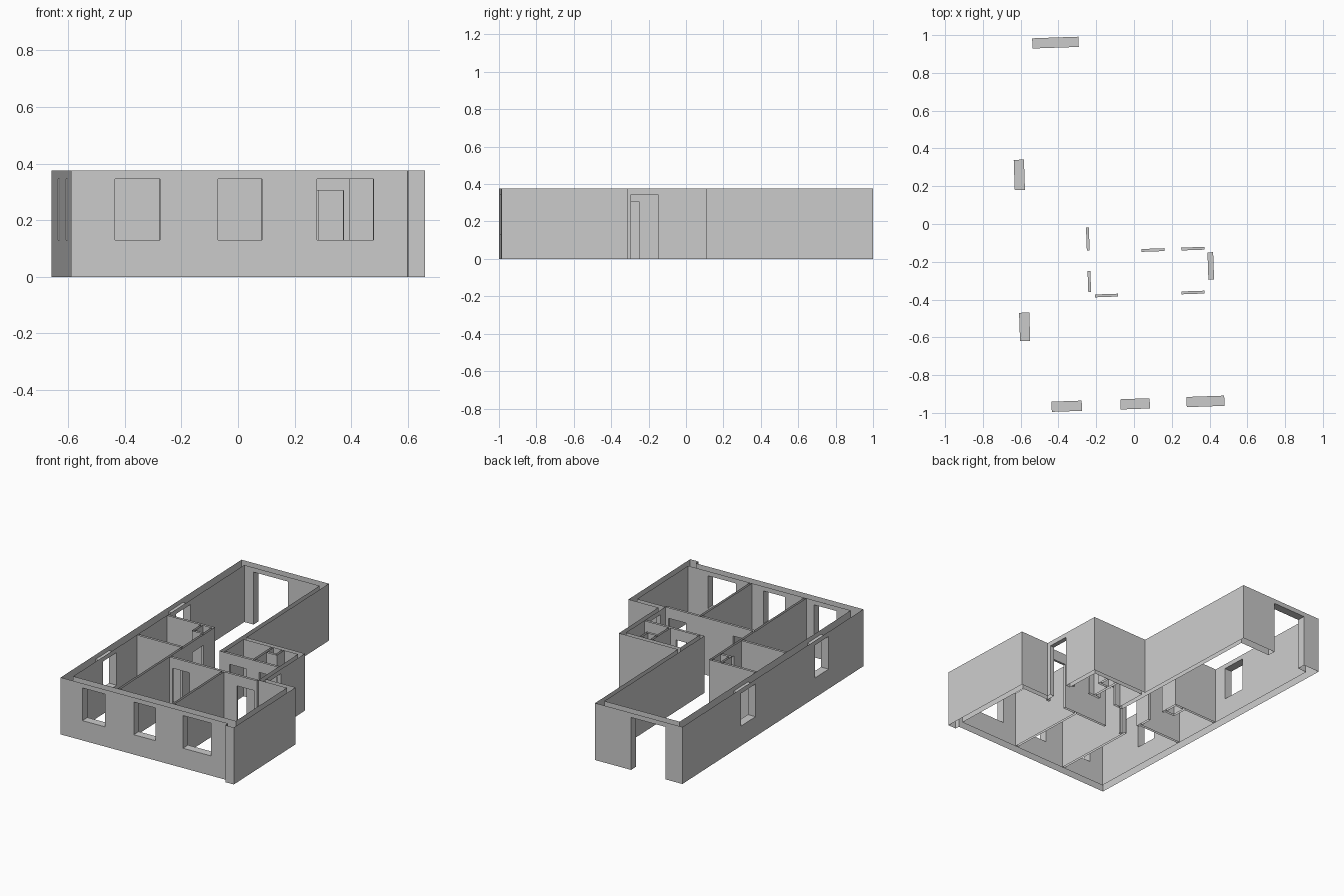
import bpy
import bmesh
from math import radians
from mathutils import Matrix

cube = bpy.data.objects.get("Cube")
if cube:
    bpy.data.objects.remove(cube, do_unlink=True)

TOP = 0.375          # wall height
SILL, HEAD = 0.13, 0.345
DOOR = 0.305         # inner door height
OUT, PARTY, THIN = 0.054, 0.03, 0.015
PLACE = Matrix.Translation((-0.59, -1, 0)) @ Matrix.Rotation(radians(2), 4, "Z")

plaster = bpy.data.materials.new("grey plaster")
plaster.use_nodes = True
grey = (0.6, 0.6, 0.6, 1)
plaster.diffuse_color = grey
plaster.node_tree.nodes["Principled BSDF"].inputs["Base Color"].default_value = grey


def box(name, u0, u1, v0, v1, z0=0, z1=TOP):
    """A plain box between the given plan limits."""
    bm = bmesh.new()
    bmesh.ops.create_cube(bm, size=1)
    for v in bm.verts:
        v.co.x = u1 if v.co.x > 0 else u0
        v.co.y = v1 if v.co.y > 0 else v0
        v.co.z = z1 if v.co.z > 0 else z0
    mesh = bpy.data.meshes.new(name)
    bm.to_mesh(mesh)
    bm.free()
    obj = bpy.data.objects.new(name, mesh)
    obj.hide_render = True
    return obj


def build(name, walls, openings):
    """Unite wall boxes, cut the openings, leave wall tops and bottoms open."""
    base = box(name, *walls[0])
    bpy.context.scene.collection.objects.link(base)
    helpers = []
    for operation, limits in (("UNION", walls[1:]), ("DIFFERENCE", openings)):
        for lim in limits:
            part = box("helper", *lim)
            bpy.context.scene.collection.objects.link(part)
            helpers.append(part)
            mod = base.modifiers.new(operation, "BOOLEAN")
            mod.operation = operation
            mod.solver = "EXACT"
            mod.object = part
    bpy.context.view_layer.update()
    deps = bpy.context.evaluated_depsgraph_get()
    mesh = bpy.data.meshes.new_from_object(base.evaluated_get(deps))
    base.modifiers.clear()
    for part in helpers:
        bpy.data.objects.remove(part, do_unlink=True)

    bm = bmesh.new()
    bm.from_mesh(mesh)
    bmesh.ops.dissolve_limit(bm, angle_limit=0.01, verts=bm.verts, edges=bm.edges)
    caps = [f for f in bm.faces if abs(f.normal.z) > 0.9
            and (f.calc_center_median().z > TOP - 0.005 or f.calc_center_median().z < 0.005)]
    bmesh.ops.delete(bm, geom=caps, context="FACES")
    bm.transform(PLACE)
    bm.to_mesh(mesh)
    bm.free()
    mesh.name = name
    mesh.materials.clear()
    mesh.materials.append(plaster)
    base.data = mesh
    base.hide_render = False


# Outer shell
W, D = 1.25, 1.98            # width of the front block, full depth
LIVING, ENTRY = 0.62, 1.038  # right faces of the rear wing and entry block
STEP, BATH = 0.645, 1.076    # rear faces of the front block and bathrooms
outer = [
    (0, W, 0, OUT),                              # front
    (0, OUT, 0, D),                              # left
    (0, LIVING, D - OUT, D),                     # back
    (LIVING - PARTY, LIVING, 0.83, D),           # rear wing right
    (LIVING - PARTY, ENTRY, BATH - PARTY, BATH), # bathroom back
    (ENTRY - PARTY, ENTRY, 0.612, BATH),         # entry side
    (ENTRY - PARTY, W, 0.612, STEP),             # step behind front block
    (W - 0.04, W, 0, STEP),                      # right
    (W - 0.06, W, -0.03, OUT),                   # corner pillar
]
outer_cuts = [(u0, u1, -0.01, 0.07, SILL, HEAD)
              for u0, u1 in ((0.155, 0.315), (0.52, 0.675), (0.87, 1.07))]
outer_cuts += [(-0.02, 0.08, v0, v1, SILL, HEAD)
               for v0, v1 in ((0.38, 0.53), (1.18, 1.34))]
outer_cuts += [
    (0.12, 0.365, D - 0.08, D + 0.02, -0.1, HEAD),          # terrace door
    (ENTRY - 0.05, ENTRY + 0.02, 0.67, 0.815, -0.1, HEAD),  # entrance
]
build("outer_walls", outer, outer_cuts)


def along_u(v, u0, u1):
    return (u0, u1, v, v + THIN)


def along_v(u, v0, v1):
    return (u, u + THIN, v0, v1)


# Room partitions and the two service shafts
SPINE, SOUTH, NORTH = 0.37, 0.598, 0.83
inner_end = ENTRY - PARTY
partitions = [
    along_v(SPINE, OUT, 1.095),
    along_u(1.08, OUT, SPINE + THIN),
    along_u(0.75, OUT, SPINE + THIN),
    along_u(SOUTH, SPINE, inner_end),
    along_v(0.757, OUT, SOUTH + THIN),
    along_u(NORTH, LIVING, inner_end),
    along_v(0.82, NORTH, BATH - PARTY),
    along_u(0.98, 0.295, SPINE + THIN),
    along_v(0.295, 0.98, 1.095),
    along_u(0.965, 0.82, 0.91),
    along_v(0.895, 0.965, BATH - PARTY),
]
doors = [(u0, u0 + 0.122, v - 0.02, v + 0.035, -0.1, DOOR)
         for u0, v in ((0.405, SOUTH), (0.863, SOUTH), (0.66, NORTH), (0.87, NORTH))]
doors += [(SPINE - 0.02, SPINE + 0.035, v0, v1, -0.1, DOOR)
          for v0, v1 in ((0.628, 0.738), (0.848, 0.968))]
build("room_partitions", partitions, doors)
